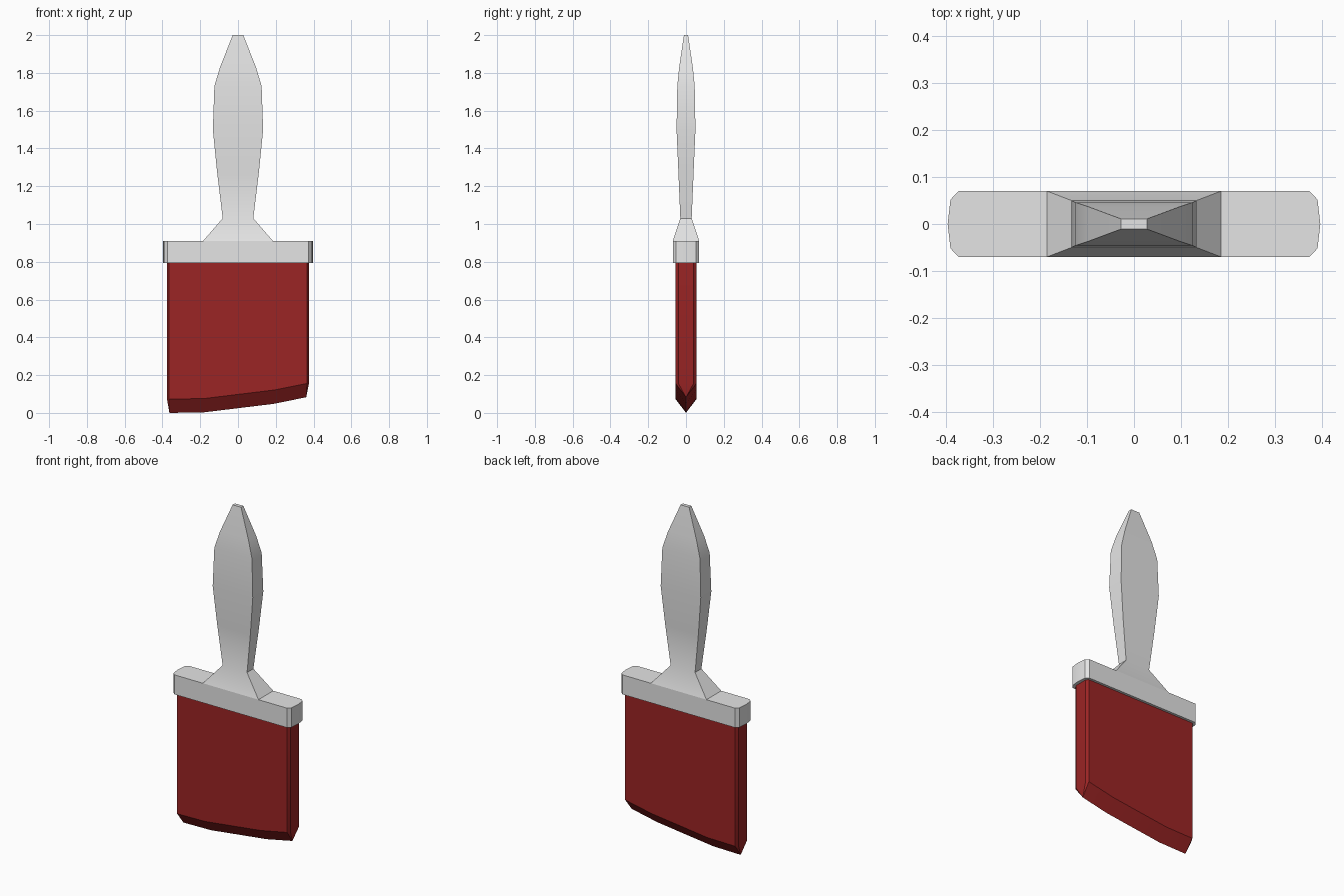
import bpy, bmesh

if "Cube" in bpy.data.objects:
    bpy.data.objects.remove(bpy.data.objects["Cube"])


def material(name, rgb):
    m = bpy.data.materials.new(name)
    m.diffuse_color = (*rgb, 1)
    m.use_nodes = True
    m.node_tree.nodes["Principled BSDF"].inputs["Base Color"].default_value = m.diffuse_color
    return m


GREY = material("light grey", (0.78, 0.78, 0.78))
RED = material("dark red", (0.33, 0.018, 0.018))


def finish(bm, name, mat, smooth_angle=None):
    bmesh.ops.recalc_face_normals(bm, faces=bm.faces)
    me = bpy.data.meshes.new(name)
    bm.to_mesh(me)
    bm.free()
    me.materials.append(mat)
    ob = bpy.data.objects.new(name, me)
    bpy.context.collection.objects.link(ob)
    if smooth_angle:
        bpy.ops.object.select_all(action='DESELECT')
        ob.select_set(True)
        bpy.context.view_layer.objects.active = ob
        bpy.ops.object.shade_smooth_by_angle(angle=smooth_angle)
    return ob


def loft(bm, rings, cap_bottom=True):
    loops = [[bm.verts.new(p) for p in r] for r in rings]
    n = len(loops[0])
    for a, b in zip(loops, loops[1:]):
        for i in range(n):
            j = (i + 1) % n
            bm.faces.new((a[i], a[j], b[j], b[i]))
    bm.faces.new(loops[-1])
    if cap_bottom:
        bm.faces.new(loops[0][::-1])
    return loops


# Handle: rectangular sections (z, half width, half depth)
sections = [(0.91, 0.185, 0.07), (1.03, 0.081, 0.03), (1.27, 0.11, 0.04),
            (1.50, 0.133, 0.05), (1.73, 0.125, 0.046), (1.83, 0.095, 0.036),
            (2.0, 0.028, 0.011)]
bm = bmesh.new()
loft(bm, [[(-x, -y, z), (x, -y, z), (x, y, z), (-x, y, z)] for z, x, y in sections])
finish(bm, "handle", GREY, 0.4)

# Ferrule: long band with bevelled, slightly pointed ends
quarter = [(0.374, -0.07), (0.391, -0.052), (0.397, 0), (0.391, 0.052), (0.374, 0.07)]
outline = quarter + [(-x, -y) for x, y in quarter]
bm = bmesh.new()
loft(bm, [[(x, y, z) for x, y in outline] for z in (0.793, 0.91)])
finish(bm, "ferrule", GREY, 0.5)

# Bristles: slab with chamfered corners and a slanted wedge tip
tips = [(-0.363, 0.0), (-0.18, 0.003), (0.19, 0.048), (0.361, 0.083)]
front = [(-0.365, 0), (-0.18, 1), (0.19, 2), (0.365, 3)]
ring = ([(x, -0.055, i) for x, i in front] + [(0.376, -0.04, 3), (0.376, 0.04, 3)]
        + [(x, 0.055, i) for x, i in front[::-1]]
        + [(-0.376, 0.04, 0), (-0.376, -0.04, 0)])
bm = bmesh.new()
low, high = loft(bm, [[(x, y, tips[i][1] + 0.073) for x, y, i in ring],
                      [(x, y, 0.82) for x, y, i in ring]], cap_bottom=False)
ridge = [bm.verts.new((x, 0, z)) for x, z in tips]
for k in range(len(ring)):
    j = (k + 1) % len(ring)
    a, b = ridge[ring[k][2]], ridge[ring[j][2]]
    bm.faces.new((low[k], a, low[j]) if a is b else (low[k], a, b, low[j]))
finish(bm, "bristles", RED, 0.5)
